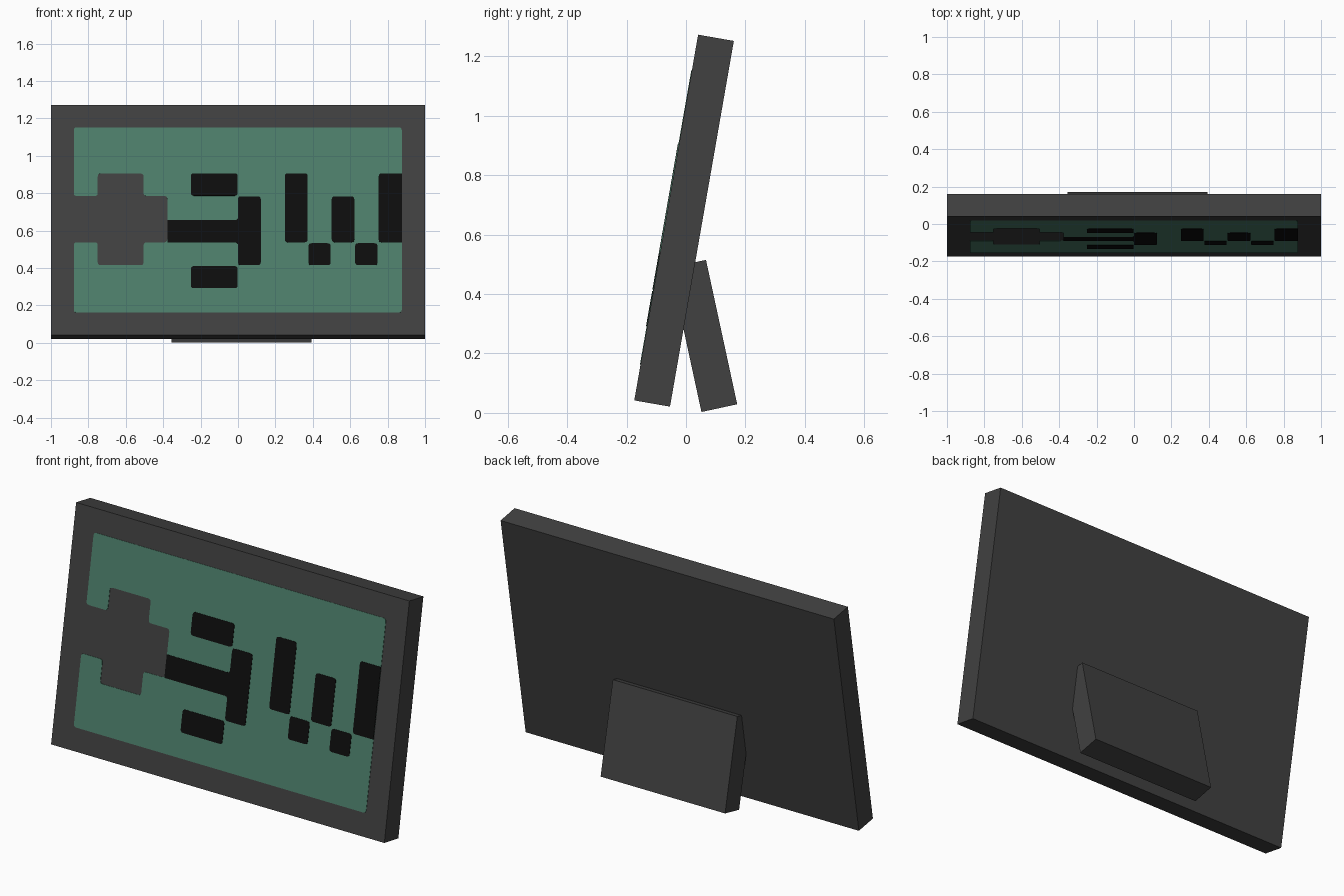
import bpy, bmesh, math
from mathutils import Vector, Matrix

if "Cube" in bpy.data.objects:
    bpy.data.objects.remove(bpy.data.objects["Cube"])

TILT = math.radians(9.9)
BASE = Vector((0, -0.174, 0.042))      # lower front edge of the panel


def material(name, rgb):
    m = bpy.data.materials.new(name)
    m.diffuse_color = (*rgb, 1)
    m.use_nodes = True
    m.node_tree.nodes["Principled BSDF"].inputs["Base Color"].default_value = m.diffuse_color
    return m


GREY = material("dark grey", (0.052, 0.052, 0.052))
GREEN = material("muted green", (0.074, 0.212, 0.146))
BLACK = material("near black", (0.004, 0.004, 0.004))


def add_object(name, bm, mat, loc, angle):
    bmesh.ops.recalc_face_normals(bm, faces=bm.faces) if len(bm.faces) > 1 else None
    me = bpy.data.meshes.new(name)
    bm.to_mesh(me)
    bm.free()
    me.materials.append(mat)
    ob = bpy.data.objects.new(name, me)
    ob.location = loc
    ob.rotation_euler.x = angle
    bpy.context.collection.objects.link(ob)
    return ob


def slab(name, x0, x1, depth, height, loc, angle):
    """Box whose lower front edge lies on the object origin."""
    bm = bmesh.new()
    bmesh.ops.create_cube(bm, size=1)
    bmesh.ops.transform(bm, verts=bm.verts, matrix=(
        Matrix.Translation(((x0 + x1) / 2, depth / 2, height / 2))
        @ Matrix.Diagonal((x1 - x0, depth, height, 1))))
    return add_object(name, bm, GREY, loc, angle)


def rounded(points, r, square=()):
    """Round every corner of a closed outline except the listed ones."""
    pts = [Vector(p) for p in points]
    out = []
    for i, p in enumerate(pts):
        if i in square:
            out.append(p)
            continue
        a = p + (pts[i - 1] - p).normalized() * r
        b = p + (pts[(i + 1) % len(pts)] - p).normalized() * r
        for k in range(4):
            t = k / 3
            out.append(a * (1 - t) ** 2 + p * 2 * t * (1 - t) + b * t * t)
    return out


def plate(name, points, lift, mat, square=()):
    """Thin plate on the panel front; outline is counterclockwise in x, z."""
    bm = bmesh.new()
    verts = [bm.verts.new((p.x, -lift, (p.y - BASE.z) / math.cos(TILT)))
             for p in rounded(points, 0.016, square)]
    face = bm.faces.new(verts)
    face.normal_update()
    if face.normal.y > 0:
        face.normal_flip()
    rim = bmesh.ops.extrude_face_region(bm, geom=[face], use_keep_orig=True)
    back = [v for v in rim["geom"] if isinstance(v, bmesh.types.BMVert)]
    bmesh.ops.translate(bm, verts=back, vec=(0, lift + 0.001, 0))
    bmesh.ops.triangulate(bm, faces=[f for f in bm.faces if len(f.verts) > 4])
    return add_object(name, bm, mat, BASE, -TILT)


def rect(x0, x1, z0, z1):
    return [(x0, z0), (x1, z0), (x1, z1), (x0, z1)]


# Leaning panel and its rear support
slab("panel", -1, 1, 0.122, 1.249, BASE, -TILT)
slab("rear_support", -0.355, 0.392, 0.123, 0.497, (0, 0.052, 0.003), math.radians(12.2))

# Green field with a cross-shaped opening on its left side
plate("green_field", [
    (-0.878, 0.162), (0.876, 0.162), (0.876, 1.152), (-0.878, 1.152),
    (-0.878, 0.785), (-0.75, 0.785), (-0.75, 0.905), (-0.505, 0.905),
    (-0.505, 0.785), (-0.378, 0.785), (-0.378, 0.537), (-0.505, 0.537),
    (-0.505, 0.415), (-0.75, 0.415), (-0.75, 0.537), (-0.878, 0.537)],
    0.002, GREEN)

# Black T-shaped mark
plate("tee_mark", [
    (-0.378, 0.537), (0, 0.537), (0, 0.415), (0.122, 0.415),
    (0.122, 0.783), (0, 0.783), (0, 0.656), (-0.378, 0.656)],
    0.004, BLACK, square=(0, 7))

# Separate black blocks
for name, box in {
    "upper_bar": (-0.252, -0.002, 0.786, 0.906),
    "lower_bar": (-0.252, -0.002, 0.292, 0.41),
    "tall_block": (0.25, 0.372, 0.537, 0.906),
    "small_block_left": (0.377, 0.495, 0.415, 0.532),
    "middle_block": (0.501, 0.622, 0.537, 0.783),
    "small_block_right": (0.626, 0.746, 0.415, 0.532),
}.items():
    plate(name, rect(*box), 0.004, BLACK)
plate("edge_block", rect(0.752, 0.876, 0.537, 0.906), 0.004, BLACK, square=(1, 2))
